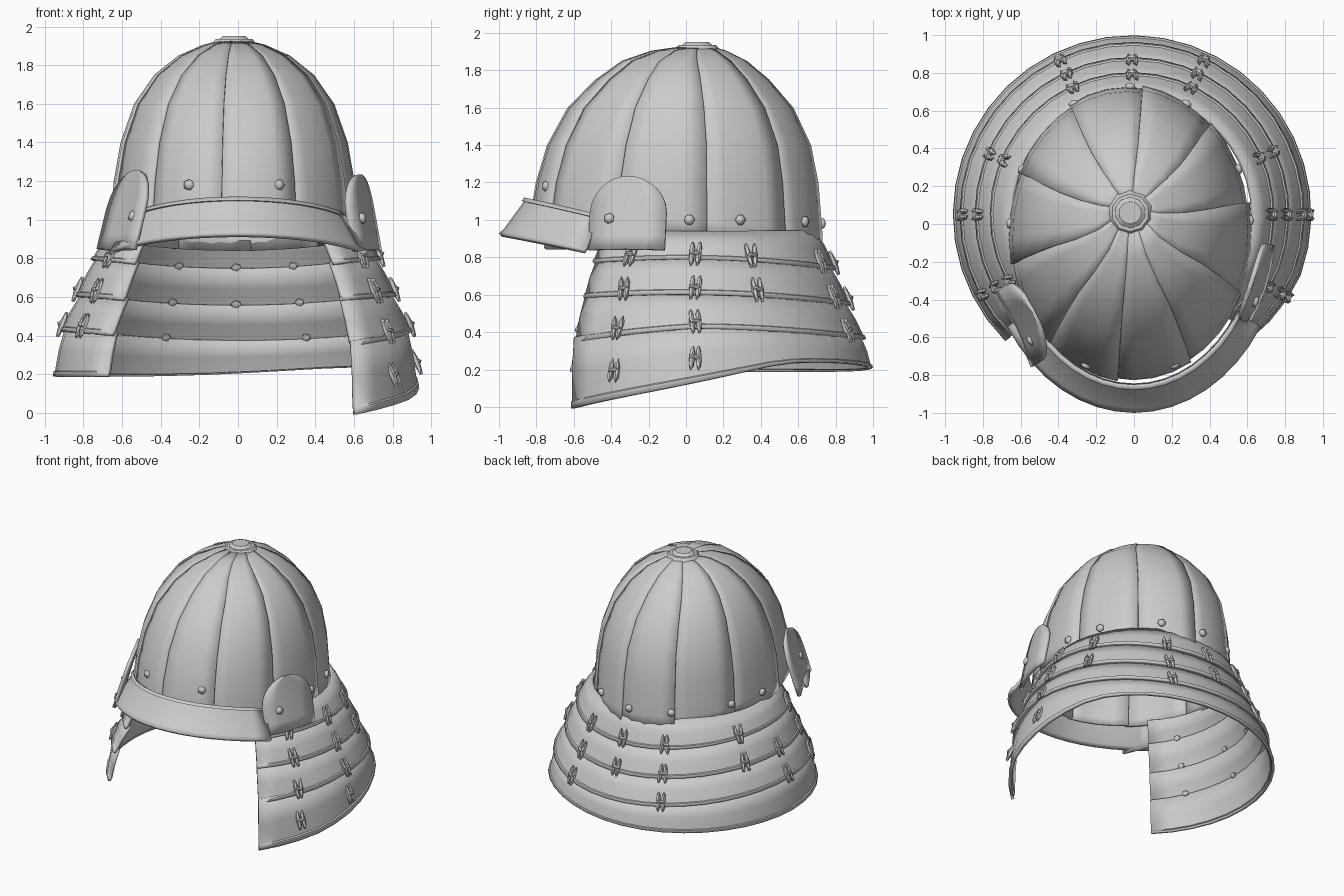
import bpy, bmesh, math, random
from math import sin, cos, radians
from mathutils import Vector, Matrix

random.seed(4)
cube = bpy.data.objects.get("Cube")
if cube:
    bpy.data.objects.remove(cube)

steel = bpy.data.materials.new("grey steel")
steel.use_nodes = True
GREY = (0.6, 0.6, 0.6, 1)
steel.diffuse_color = GREY
steel.node_tree.nodes["Principled BSDF"].inputs["Base Color"].default_value = GREY


def finish(name, bm, thickness=0, angle=30):
    mesh = bpy.data.meshes.new(name)
    bm.to_mesh(mesh)
    bm.free()
    mesh.materials.append(steel)
    ob = bpy.data.objects.new(name, mesh)
    bpy.context.collection.objects.link(ob)
    if thickness:
        mod = ob.modifiers.new("thickness", 'SOLIDIFY')
        mod.thickness = thickness
        mod.offset = -1
    bpy.ops.object.select_all(action='DESELECT')
    ob.select_set(True)
    bpy.context.view_layer.objects.active = ob
    bpy.ops.object.shade_smooth_by_angle(angle=radians(angle))


def sheet(bm, start, end, steps, rows, point):
    """Grid of quads swept around the helmet; point(angle, row) gives positions."""
    cols = []
    for i in range(steps + 1):
        a = start + (end - start) * i / steps
        cols.append([bm.verts.new(point(a, r)) for r in rows])
    for c, d in zip(cols, cols[1:]):
        for j in range(len(rows) - 1):
            bm.faces.new((c[j], c[j + 1], d[j + 1], d[j]))


# Dome: ten overlapping gores
PROFILE = [  # height, half width, front y, back y
    (1.93, 0.06, 0.0, 0.12), (1.905, 0.16, -0.18, 0.21), (1.85, 0.285, -0.34, 0.32),
    (1.75, 0.41, -0.48, 0.44), (1.6, 0.515, -0.63, 0.57), (1.4, 0.585, -0.74, 0.665),
    (1.2, 0.62, -0.8, 0.705), (1.0, 0.635, -0.825, 0.725), (0.92, 0.64, -0.83, 0.73)]
BASE = len(PROFILE) - 1


def dome_point(a, row, lift=0):
    z, rx, front, back = PROFILE[row]
    if row == BASE:  # the skirt reaches lower behind the neck guard
        z -= 0.08 * sin(radians(a))
    elif row == BASE - 1:
        z -= 0.05 * sin(radians(a))
    ry = (back - front) / 2
    return Vector((-0.02 + (rx + lift) * cos(radians(a)),
                   (front + back) / 2 + (ry + lift) * sin(radians(a)), z))


bm = bmesh.new()
for g in range(10):
    a0 = -97 + 36 * g
    sheet(bm, a0 - 1, a0 + 37, 4, range(len(PROFILE)),
          lambda a, r: dome_point(a, r, 0.013 * (a - a0) / 36 - 0.006))
finish("dome_plates", bm, 0.02)

# Crown button: stacked ten-sided discs
bm = bmesh.new()
for r1, r2, z, h in ((0.125, 0.1, 1.92, 0.03), (0.09, 0.06, 1.94, 0.022)):
    bmesh.ops.create_cone(bm, cap_ends=True, segments=10, radius1=r1, radius2=r2, depth=h,
                          matrix=Matrix.Translation((-0.02, 0.06, z)))
finish("crown_button", bm)

# Neck guard: four flaring lames, open at the front
START, END = -47, 225
HEIGHTS = (0.93, 0.77, 0.58, 0.4, 0.19)
RADII = (0.665, 0.74, 0.82, 0.9, 0.935)


def edge_height(level, a):
    z = HEIGHTS[level]
    if level == 4:  # the last edge dips toward one front corner
        if a < 30:
            z -= 0.2 * (30 - a) / 77
        z += 0.05 * math.exp(-((a - 45) / 45) ** 2)
    elif level:
        z += 0.025 * cos(radians(2 * a)) - 0.01 * sin(radians(a))
        if level == 3 and a < 0:
            z += 0.06 * a / 47
    return z


def lame_point(a, level, v, lift=0):
    r = RADII[level] * (1 - v) + RADII[level + 1] * v + lift
    if a < -20:
        r -= 0.04 * v * (level / 3) * (-20 - a) / 27
    z = edge_height(level, a) * (1 - v) + edge_height(level + 1, a) * v
    return Vector((-0.01 + r * cos(radians(a)), 0.05 + r * sin(radians(a)), z))


RIM = [(-0.08, -0.012), (0.45, 0.004), (0.88, 0.006), (0.9, 0.014), (1, 0.014)]
for level in range(4):
    bm = bmesh.new()
    sheet(bm, START, END, 30, RIM, lambda a, r: lame_point(a, level, r[0], r[1]))
    finish("neck_lame_%d" % (level + 1), bm, 0.022)


# Lacing: knotted cord pairs bridging the lames
def blob(bm, centre, normal, size, roll=0):
    z = normal.normalized()
    x = Vector((0, 0, 1)).cross(z).normalized()
    rot = Matrix((x, z.cross(x), z)).transposed().to_4x4()
    m = Matrix.Translation(centre) @ rot @ Matrix.Rotation(roll, 4, 'Z') @ Matrix.Diagonal((*size, 1))
    bmesh.ops.create_icosphere(bm, subdivisions=1, radius=1, matrix=m)


bm = bmesh.new()
COLUMNS = {0: (0, 1, 2, 3), -28: (0, 1, 2, 3), 24: (0, 1), 65: (0, 1, 2), 90: (0, 1),
           115: (0, 1, 2), 157: (0, 1), 180: (1, 2), 208: (0, 1, 2)}
for a, levels in COLUMNS.items():
    for level in levels:
        v = 0.55 if level == 3 else 0.82
        p = lame_point(a, level, v, 0.015)
        n = Vector((cos(radians(a)), sin(radians(a)), 0.4)).normalized()
        t = Vector((-sin(radians(a)), cos(radians(a)), 0))
        for s in (-1, 1):
            blob(bm, p + t * 0.018 * s, n, (0.017, 0.08, 0.018), random.uniform(-0.15, 0.15))
        blob(bm, p + n * 0.008, n, (0.036, 0.014, 0.02), random.uniform(-0.3, 0.3))
        # Knot ends on the inside
        blob(bm, p - n * 0.045, n, (0.028, 0.022, 0.014))
finish("lacing_knots", bm)


# Brow visor: flared strip with a raised rim
def visor_point(a, r):
    v, lift = r
    side = ((a - 270) / 57) ** 2
    rx, ry = 0.65 + 0.14 * v + lift, 0.845 + 0.145 * v + lift
    z = 1.12 - 0.19 * v - 0.09 * side
    return Vector((rx * cos(radians(a)), ry * sin(radians(a)), z))


bm = bmesh.new()
sheet(bm, 213, 327, 16, [(0, 0.02), (0.1, 0.02), (0.12, 0.005), (0.9, 0), (1, 0.01)], visor_point)
finish("brow_visor", bm, 0.025)


# Side flaps: rounded plates leaning against the dome
def flap(name, base, across, top, half, bulge):
    base, across, top = Vector(base), Vector(across).normalized(), Vector(top)
    rise = top - base
    normal = across.cross(rise).normalized()
    bm = bmesh.new()
    rows = []
    for i in range(11):
        v = 1 - (1 - i / 10) ** 2
        w = half * (1 if v < 0.5 else math.sqrt(max(0.02, 1 - ((v - 0.5) / 0.5) ** 2)))
        rows.append([bm.verts.new(base + rise * v + across * w * u + normal * bulge * (1 - (u * w / half) ** 2))
                     for u in (-1, -0.5, 0, 0.5, 1)])
    for r, s in zip(rows, rows[1:]):
        for j in range(4):
            bm.faces.new((r[j], r[j + 1], s[j + 1], s[j]))
    finish(name, bm, 0.025)
    studs.append((base + rise * 0.42 + across * half * 0.45 * (1 if base.x < 0 else -1)
                  + normal * bulge, normal))


studs = []
flap("left_flap", (0.68, -0.32, 0.84), (0.32, 1, 0), (0.61, -0.3, 1.23), 0.215, 0.025)
flap("right_flap", (-0.64, -0.56, 0.85), (0.42, -0.9, 0), (-0.54, -0.49, 1.26), 0.22, -0.01)

# Rivets around the dome base and on the flaps
for a, row, z in ((-112, 6, 1.18), (-68, 6, 1.18), (5, 7, 1.0), (26, 7, 1.0), (62, 7, 0.99),
                  (90, 7, 0.98), (118, 7, 0.99), (154, 7, 1.0), (176, 7, 1.0)):
    p = dome_point(a, row, 0.004)
    p.z = z
    studs.append((p, Vector((cos(radians(a)), sin(radians(a)), 0))))
bm = bmesh.new()
for p, n in studs:
    blob(bm, p, n, (0.032, 0.032, 0.02))
finish("rivets", bm, angle=60)
